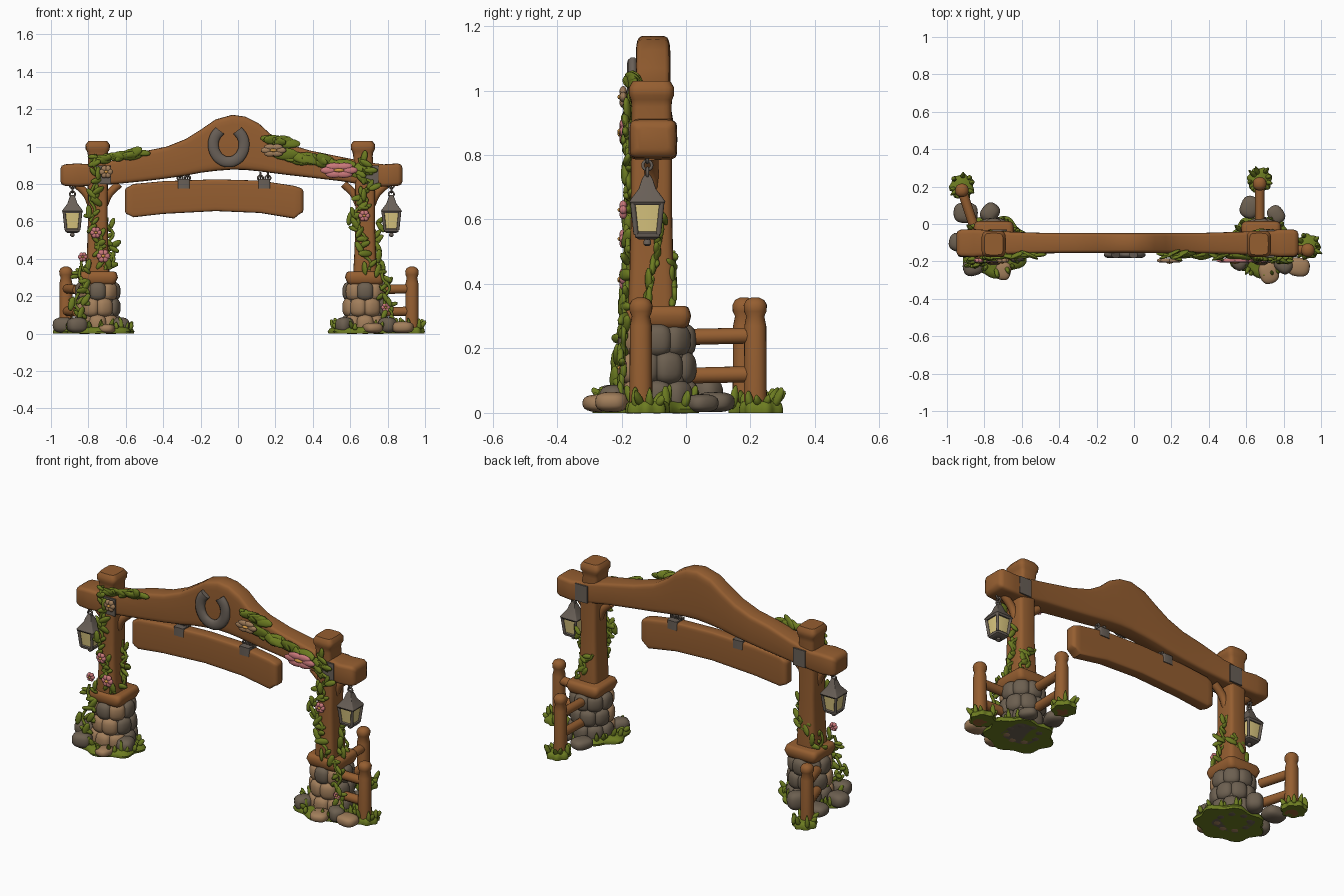
import bpy, bmesh, math, random
from mathutils import Vector, Matrix, Euler

random.seed(4)
if "Cube" in bpy.data.objects:
    bpy.data.objects.remove(bpy.data.objects["Cube"])
made = []


def material(name, rgb):
    m = bpy.data.materials.new(name)
    m.use_nodes = True
    m.diffuse_color = (*rgb, 1)
    m.node_tree.nodes["Principled BSDF"].inputs["Base Color"].default_value = (*rgb, 1)
    return m


wood = material("warm wood", (.30, .112, .03))
green = material("leaf green", (.15, .20, .015))
stone = material("grey stone", (.15, .115, .08))
tan = material("tan stone", (.36, .21, .105))
metal = material("dull metal", (.14, .115, .095))
glass = material("lamp glow", (.72, .58, .22))
pink = material("petal pink", (.60, .19, .20))
gold = material("flower centre", (.65, .32, .06))


def add(name, data, mat):
    ob = bpy.data.objects.new(name, data)
    bpy.context.collection.objects.link(ob)
    data.materials.append(mat)
    made.append(ob)
    return ob


def finish(name, bm, mat):
    bmesh.ops.recalc_face_normals(bm, faces=bm.faces)
    me = bpy.data.meshes.new(name)
    bm.to_mesh(me)
    bm.free()
    return add(name, me, mat)


def soften(rows, r):
    """Round over both ends of a list of loft rows."""
    def end(row, s):
        t, u, v, a, b = row
        return [(t + s * k * r, u, v, a - r * (1 - q), b - r * (1 - q))
                for k, q in ((0, 0), (.3, .7), (1, 1))]
    return end(rows[0], 1) + rows[1:-1] + end(rows[-1], -1)[::-1]


def loft(name, mat, axis, rows, power=.35, n=24):
    """Skin rounded-box rings (t, u, v, half_u, half_v) along an axis."""
    bm = bmesh.new()
    rings = []
    for t, u, v, a, b in rows:
        ring = []
        for i in range(n):
            c, s = math.cos(math.tau * i / n), math.sin(math.tau * i / n)
            p = u + a * math.copysign(abs(c) ** power, c)
            q = v + b * math.copysign(abs(s) ** power, s)
            ring.append(bm.verts.new((p, q, t) if axis == "z" else (t, p, q)))
        rings.append(ring)
    for lo, hi in zip(rings, rings[1:]):
        for i in range(n):
            j = (i + 1) % n
            bm.faces.new((lo[i], lo[j], hi[j], hi[i]))
    bm.faces.new(rings[0])
    bm.faces.new(rings[-1])
    return finish(name, bm, mat)


def tube(name, mat, pts, r, cyclic=False):
    cu = bpy.data.curves.new(name, "CURVE")
    cu.dimensions, cu.bevel_depth, cu.use_fill_caps = "3D", r, True
    cu.bevel_resolution, cu.resolution_u = 3, 6
    sp = cu.splines.new("BEZIER")
    sp.bezier_points.add(len(pts) - 1)
    sp.use_cyclic_u = cyclic
    for bp, p in zip(sp.bezier_points, pts):
        bp.co, bp.handle_left_type, bp.handle_right_type = p, "AUTO", "AUTO"
    return add(name, cu, mat)


def lump(bm, pos, size, rot=(0, 0, 0), power=1, taper=0, detail=2):
    """Ellipsoid that can be made boxy or pointed."""
    spin = Euler(rot).to_matrix()
    for v in bmesh.ops.create_icosphere(bm, subdivisions=detail, radius=1)["verts"]:
        c = Vector([math.copysign(abs(k) ** power, k) for k in v.co])
        c.y *= 1 - taper * c.x
        v.co = Vector(pos) + spin @ Vector([k * s for k, s in zip(c, size)])


def rock(name, mat, pos, size, turn=0):
    bm = bmesh.new()
    lump(bm, pos, size, (0, 0, turn), .75, 0, 3)
    return finish(name, bm, mat)


def vine(name, a, b, count, spread=.03, length=.034, lean=0):
    """Stem with randomly turned leaves between two points."""
    a, b = Vector(a), Vector(b)
    side = Vector((1, 0, 0)) if abs(b.z - a.z) > abs(b.x - a.x) else Vector((0, 0, 1))
    pts = [a.lerp(b, k / 6) + side * .02 * math.sin(k * 2) for k in range(7)]
    tube(name + "_stem", green, pts, .008)
    bm = bmesh.new()
    for k in range(count):
        p = a.lerp(b, (k + random.random()) / count)
        p += Vector((random.uniform(-1, 1), random.uniform(-.3, .2), random.uniform(-.5, .5))) * spread
        turn = random.uniform(-.35, .35) + lean if lean else random.uniform(0, math.tau)
        s = length * random.uniform(.75, 1.25)
        lump(bm, p, (s, .011, s * .45), (random.uniform(-.5, .5), turn, random.uniform(-.5, .5)))
    finish(name + "_leaves", bm, green)


def flower(name, mat, x, z, r, stretch=1, y=-.195):
    bm, core = bmesh.new(), bmesh.new()
    for k in range(6):
        a = math.tau * k / 6
        lump(bm, (x + r * .55 * stretch * math.cos(a), y, z + r * .55 * math.sin(a)),
             (r * .5 * stretch, .012, r * .5))
    lump(core, (x, y - .008, z), (r * .3 * stretch, .01, r * .25))
    finish(name + "_petals", bm, mat)
    finish(name + "_centre", core, gold)


def grass(name, x, y, r, ry, blades):
    """Lobed turf pad with upright blades around its rim."""
    bm = bmesh.new()
    rings = []
    for z, f in ((0, 1), (.012, 1.02), (.028, .96), (.036, .82)):
        rings.append([bm.verts.new((x + r * f * k * math.cos(a), y + ry * f * k * math.sin(a), z))
                      for a in (math.tau * i / 48 for i in range(48))
                      for k in [.93 + .07 * math.sin(a * 7 + x * 9)]])
    for lo, hi in zip(rings, rings[1:]):
        for i in range(48):
            bm.faces.new((lo[i], lo[i - 1], hi[i - 1], hi[i]))
    bm.faces.new(rings[0])
    bm.faces.new(rings[-1])
    for k in range(blades):
        a, h = math.tau * (k + random.random()) / blades, random.uniform(.02, .042)
        f = random.uniform(.7, .9)
        lump(bm, (x + r * f * math.cos(a), y + ry * f * math.sin(a), .025 + h * .6),
             (h, .012, .014), (0, random.uniform(-1.8, -.7), a), 1, .5)
    finish(name, bm, green)


def lantern(name, x, y):
    def square(part, mat, rows, power=.15):
        loft(name + part, mat, "z", [(z, x, y, h, h) for z, h in rows], power)
    square("_roof", metal, [(.645, .05), (.655, .056), (.665, .05), (.695, .027), (.725, .017), (.74, .008)])
    square("_glass", glass, [(.555, .033), (.65, .043)])
    square("_base", metal, [(.538, .026), (.545, .038), (.558, .04), (.563, .035)])
    square("_finial", metal, [(.517, .005), (.523, .012), (.532, .012), (.542, .006)], 1)
    for sx in (-1, 1):
        for sy in (-1, 1):
            tube(name + "_corner", metal, [(x + sx * .035, y + sy * .035, .555),
                                           (x + sx * .045, y + sy * .045, .65)], .008)
    for i in range(3):
        link(name + "_link", x, y, .745 + i * .023, i % 2)


def link(name, x, y, z, turned, r=.014):
    ring = [(x + (0 if turned else c), y + (c if turned else 0), z + s)
            for c, s in ((r, 0), (0, r), (-r, 0), (0, -r))]
    tube(name, metal, ring, .005, True)


def fence(name, x, y, start):
    shape = ((0, .036), (.27, .034), (.3, .028), (.315, .035), (.335, .036), (.35, .028), (.358, .012))
    loft(name + "_post", wood, "z", [(z, x, y, h, h) for z, h in shape], .9)
    for z in (.12, .24):
        tube(name + "_rail", wood, [(*start, z - .005), (x, y, z)], .026)
    grass(name + "_grass", x, y + .02, .068, .07, 9)


# Crossbeam with the raised middle, then the hanging board
outline = [(-.95, .905, .79, .072), (-.86, .91, .785, .075), (-.79, .905, .79, .07), (-.65, .93, .80, .06),
           (-.5, .975, .815, .055), (-.38, 1.0, .83, .054), (-.28, 1.04, .845, .054), (-.2, 1.09, .86, .054),
           (-.12, 1.145, .87, .054), (-.03, 1.17, .877, .054), (.04, 1.16, .875, .054), (.11, 1.125, .868, .054),
           (.17, 1.07, .86, .054), (.25, 1.02, .85, .054), (.38, .98, .835, .055), (.55, .945, .815, .06),
           (.7, .915, .79, .065), (.78, .905, .785, .074), (.88, .91, .79, .072)]
loft("crossbeam", wood, "x", soften([(x, -.102, (t + b) / 2, h, (t - b) / 2) for x, t, b, h in outline], .025), .3)
board = [(-.605, .785, .635), (-.56, .8, .622), (-.4, .815, .64), (-.12, .825, .655), (.12, .818, .645),
         (.3, .79, .615), (.35, .78, .64)]
loft("hanging_board", wood, "x", soften([(x, -.105, (t + b) / 2, .035, (t - b) / 2) for x, t, b in board], .02), .25)
for x in (-.29, .14):
    loft("board_strap", metal, "z", [(.775, x, -.105, .032, .04), (.826, x, -.105, .032, .04)], .2)
    for i, dx in enumerate((-.02, .02, -.02, .02)):
        link("board_chain", x + dx, -.105, .832 + .014 * (i // 2), i // 2)

# Horseshoe on the raised middle
arc = [math.radians(125 + k * 29) for k in range(11)]
shoe = tube("horseshoe", metal, [(.082 * math.cos(a), 0, .092 * math.sin(a)) for a in arc], .03)
shoe.location, shoe.scale = (-.05, -.165, 1.01), (1, .6, 1)

# Two gate posts with stone footings
for side, px in (("right", -.75), ("left", .68)):
    out = math.copysign(1, px)
    shaft = [(.3, .062, .072), (.36, .062, .072), (.45, .057, .068), (.62, .052, .064), (.78, .054, .064),
             (.95, .052, .062), (.972, .056, .064), (.985, .064, .07), (1.01, .065, .07), (1.03, .05, .058)]
    loft(side + "_post", wood, "z", [(z, px - (.012 if z > .9 and px > 0 else 0), -.107, a, b)
                                     for z, a, b in shaft], .4)
    loft(side + "_post_collar", wood, "z", soften([(.262, px, -.09, .098, .1), (.3, px, -.09, .108, .106),
                                                   (.332, px, -.09, .104, .102)], .016), .25)
    for s in (-1, 1):
        tube(side + "_brace", wood, [(px + s * .035, -.107, .69), (px + s * .06, -.107, .745),
                                     (px + s * .115, -.107, .80)], .022)
    for y in (-.174, -.034):
        loft(side + "_beam_plate", metal, "z", [(.80, px + .03, y, .04, .0045), (.90, px + .03, y, .04, .0045)], .1)
    loft(side + "_footing_core", stone, "z", [(.0, px, -.09, .095, .09), (.27, px, -.09, .085, .085)], .4)
    for row, z in enumerate((.05, .14, .225)):
        for k in range(8):
            a = math.tau * (k + .5 * (row % 2)) / 8
            front = math.sin(a) < -.3 and (k + row) % 4
            r = .085 - row * .004
            rock(side + "_footing_stone", tan if front else stone,
                 (px + r * math.cos(a), -.09 + r * math.sin(a), z),
                 (.045, .047, .052), a)
    grass(side + "_turf", px + .0, -.12, .2, .17, 26)
    lantern(side + "_lantern", -.885 if px < 0 else .82, -.12)

# Fences
fence("right_fence", -.92, .18, (-.86, 0))
fence("left_back_fence", .672, .215, (.672, -.03))
fence("left_side_fence", .93, -.14, (.72, -.13))

# Loose rocks on the turf
for x, y, w, h, mat in ((-.9, .06, .065, .05, stone), (-.77, .06, .055, .075, stone), (-.93, -.1, .06, .06, stone),
                        (-.63, -.15, .055, .06, stone), (-.86, -.23, .055, .06, stone), (-.7, -.25, .05, .035, tan),
                        (.62, .09, .06, .045, stone), (.88, -.23, .06, .045, tan), (.72, -.26, .06, .04, tan),
                        (.57, -.2, .05, .06, stone), (.8, -.22, .05, .06, stone), (.76, .05, .05, .04, stone)):
    rock("loose_rock", mat, (x, y, h * .75), (w, w * .85, h * .7), x * 7)

# Climbing plants
vine("right_footing_vine", (-.87, -.22, .06), (-.83, -.19, .36), 20, .04)
vine("right_side_vine", (-.86, -.1, .1), (-.82, -.08, .42), 9)
vine("right_low_vine", (-.71, -.18, .34), (-.77, -.18, .6), 11)
vine("right_inner_vine", (-.68, -.12, .36), (-.69, -.08, .62), 8)
vine("right_back_vine", (-.80, -.05, .34), (-.70, -.04, .5), 7)
vine("right_high_vine", (-.79, -.175, .6), (-.75, -.18, .96), 14)
vine("right_beam_vine", (-.74, -.17, .93), (-.5, -.165, .975), 10, .025, .05, -.2)
vine("left_footing_vine", (.81, -.2, .06), (.78, -.19, .34), 14, .035)
vine("left_outer_vine", (.75, -.12, .34), (.735, -.07, .6), 9)
vine("left_back_vine", (.74, -.035, .35), (.65, -.04, .5), 7)
vine("left_low_vine", (.70, -.18, .34), (.64, -.18, .6), 9)
vine("left_middle_vine", (.61, -.175, .57), (.70, -.18, .78), 13, .04)
vine("left_high_vine", (.70, -.18, .78), (.66, -.18, .94), 10, .04)
vine("left_crest_vine", (.15, -.165, 1.04), (.28, -.165, 1.02), 7, .025, .05, .1)
vine("left_beam_vine", (.2, -.165, .96), (.68, -.17, .87), 17, .03, .065, .2)

# Blossoms
flower("long_pink_flower", pink, .54, .873, .042, 2.3)
flower("cream_flower", tan, .19, .98, .035, 1.9)
flower("small_cream_flower", tan, -.705, .865, .035)
for x, z, r in ((.675, .63, .03), (.79, .14, .025), (-.76, .54, .03), (-.72, .415, .035), (-.83, .41, .025)):
    flower("pink_flower", pink, x, z, r)

# Smooth shading that keeps hard edges
bpy.ops.object.select_all(action="DESELECT")
for ob in made:
    if ob.type == "MESH":
        ob.select_set(True)
        bpy.context.view_layer.objects.active = ob
bpy.ops.object.shade_smooth_by_angle(angle=math.radians(45))
